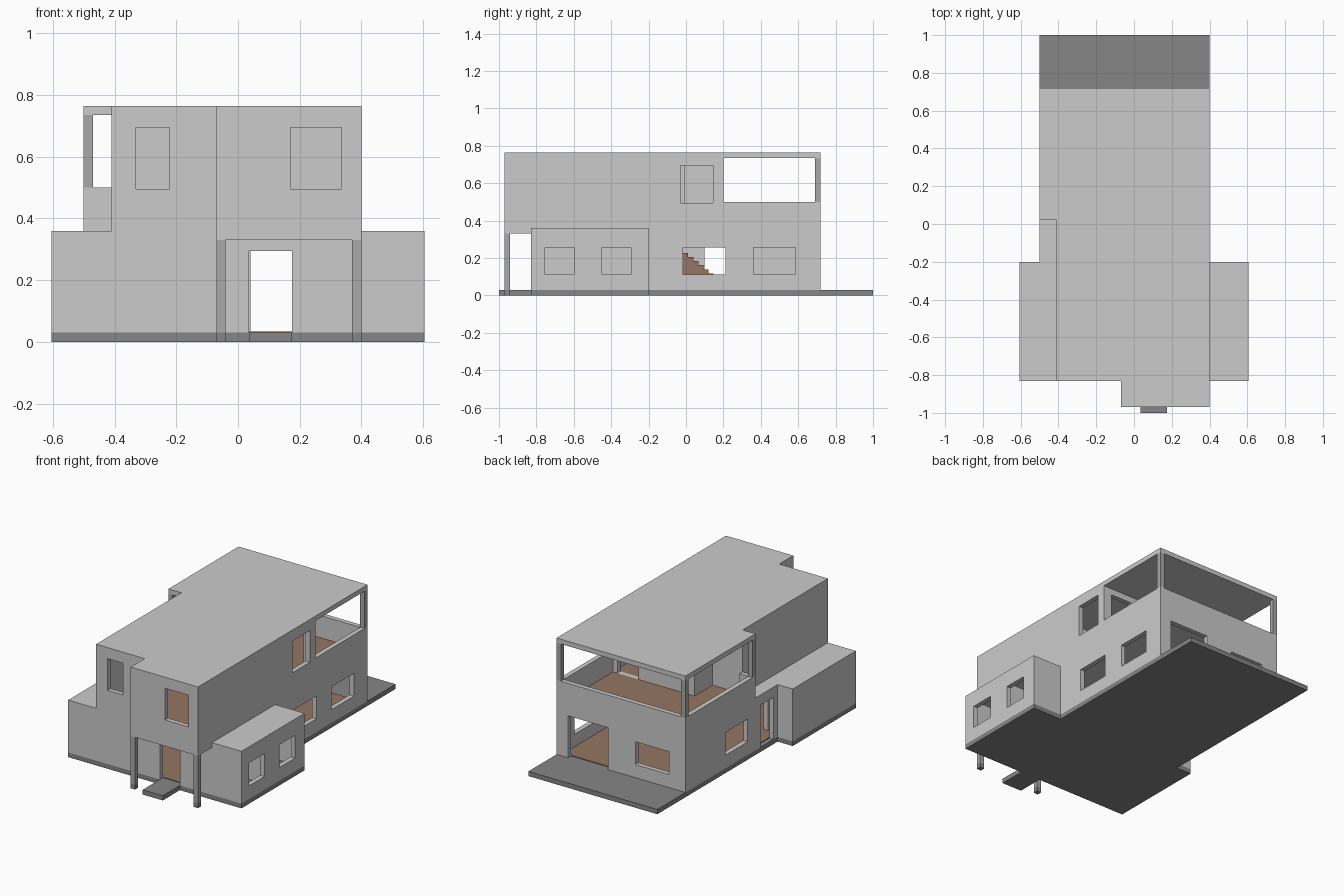
import bpy, bmesh

if "Cube" in bpy.data.objects:
    bpy.data.objects.remove(bpy.data.objects["Cube"])

T = 0.03                      # wall thickness
G, F, S, C, R = 0.03, 0.33, 0.50, 0.735, 0.765   # ground, floor slab, sill, ceiling, roof


def material(name, rgb):
    m = bpy.data.materials.new(name)
    m.diffuse_color = (*rgb, 1)
    m.use_nodes = True
    m.node_tree.nodes["Principled BSDF"].inputs["Base Color"].default_value = m.diffuse_color
    return m


DARK = material("dark_concrete", (0.24, 0.24, 0.24))
POST = material("post_grey", (0.40, 0.40, 0.40))
WOOD = material("brown_floor", (0.30, 0.18, 0.12))


def finish(bm, name, mat=None):
    bmesh.ops.recalc_face_normals(bm, faces=bm.faces[:])
    me = bpy.data.meshes.new(name)
    bm.to_mesh(me)
    bm.free()
    if mat:
        me.materials.append(mat)
    ob = bpy.data.objects.new(name, me)
    bpy.context.collection.objects.link(ob)
    return ob


def extrude(bm, vec):
    out = bmesh.ops.extrude_face_region(bm, geom=bm.faces[:])
    moved = [v for v in out["geom"] if isinstance(v, bmesh.types.BMVert)]
    bmesh.ops.translate(bm, verts=moved, vec=vec)


def slab(name, outline, z0, z1, mat=None):
    """Flat plate from an xy outline."""
    bm = bmesh.new()
    bm.faces.new([bm.verts.new((x, y, z0)) for x, y in outline])
    extrude(bm, (0, 0, z1 - z0))
    return finish(bm, name, mat)


def rect(x0, x1, y0, y1):
    return [(x0, y0), (x1, y0), (x1, y1), (x0, y1)]


def wall(name, axis, pos, a0, a1, z0, z1, holes=()):
    """Wall running along axis, thickness T from pos, with (a0, a1, z0, z1) openings."""
    us = sorted({a0, a1, *[h[0] for h in holes], *[h[1] for h in holes]})
    zs = sorted({z0, z1, *[h[2] for h in holes], *[h[3] for h in holes]})
    bm = bmesh.new()
    grid = {}

    def vert(u, z):
        if (u, z) not in grid:
            grid[u, z] = bm.verts.new((u, pos, z) if axis == "x" else (pos, u, z))
        return grid[u, z]

    for u, u2 in zip(us, us[1:]):
        for z, z2 in zip(zs, zs[1:]):
            mu, mz = (u + u2) / 2, (z + z2) / 2
            if any(h[0] < mu < h[1] and h[2] < mz < h[3] for h in holes):
                continue
            bm.faces.new([vert(u, z), vert(u2, z), vert(u2, z2), vert(u, z2)])
    extrude(bm, (0, T, 0) if axis == "x" else (T, 0, 0))
    return finish(bm, name)


# Base slab with rear patio, and entrance path
slab("base_slab", [(-0.605, -0.83), (0.605, -0.83), (0.605, -0.2), (0.4, -0.2), (0.4, 1),
                   (-0.5, 1), (-0.5, -0.2), (-0.605, -0.2)], 0, G, DARK)
slab("entrance_path", rect(0.035, 0.175, -1, -0.83), 0, G, DARK)

# Ground floor finish
slab("ground_floor", [(-0.575, -0.8), (0.575, -0.8), (0.575, -0.23), (0.37, -0.23), (0.37, 0.69),
                      (-0.47, 0.69), (-0.47, -0.23), (-0.575, -0.23)], G, G + 0.004, WOOD)

# Ground floor walls
LOW = (0.113, 0.257)          # lower window heights
wall("front_wall", "x", -0.83, -0.605, 0.605, G, F, [(0.035, 0.175, G, 0.295)])
wall("right_wing_side", "y", 0.575, -0.8, -0.2, G, F,
     [(-0.755, -0.60, *LOW), (-0.45, -0.295, *LOW)])
wall("right_wing_back", "x", -0.23, 0.4, 0.575, G, F)
wall("right_wing_partition", "x", -0.54, 0.4, 0.575, G, F)
wall("left_wing_side", "y", -0.605, -0.8, -0.2, G, F)
wall("left_wing_back", "x", -0.23, -0.575, -0.5, G, F)
wall("left_wall", "y", -0.5, -0.23, 0.72, G, S,
     [(-0.23, 0.02, F, S), (-0.16, -0.03, G, 0.295), (0.10, 0.32, *LOW)])
wall("back_wall", "x", 0.69, -0.47, 0.37, G, S,
     [(0.04, 0.32, G, 0.295), (-0.385, -0.15, *LOW)])

# Full-height side walls
UP = (0.495, 0.695)           # upper window heights
wall("right_wall", "y", 0.37, -0.97, 0.72, G, C,
     [(-0.97, -0.8, G, F), (-0.015, 0.21, *LOW), (0.36, 0.585, *LOW),
      (-0.03, 0.145, *UP), (0.2, 0.72, S, C)])
wall("left_upper_wall", "y", -0.41, -0.83, 0.02, G, C,
     [(-0.83, -0.8, G, F), (-0.23, 0.02, G, F)])

# Upper floor walls
wall("upper_front_wall", "x", -0.83, -0.38, -0.04, F, C, [(-0.33, -0.222, *UP)])
wall("bay_side", "y", -0.07, -0.97, -0.83, F, C)
wall("bay_front", "x", -0.97, -0.04, 0.37, F, C, [(0.17, 0.335, *UP)])
wall("upper_partition", "x", -0.3, -0.38, 0.37, 0.36, C)
wall("terrace_side_room_wall", "x", -0.01, -0.38, -0.17, F, C)
wall("terrace_return_wall", "y", -0.2, 0.02, 0.2, F, C)
wall("terrace_door_wall", "x", 0.17, -0.17, 0.37, F, C, [(0.19, 0.34, 0.36, 0.695)])
wall("terrace_front_parapet", "x", 0.02, -0.47, -0.41, F, S)

# Upper floor: grey slab and brown finish, with a stair opening cut through
inner = [(-0.38, -0.8), (-0.04, -0.8), (-0.04, -0.94), (0.37, -0.94), (0.37, 0.69),
         (-0.47, 0.69), (-0.47, 0.02), (-0.38, 0.02)]
cutter = slab("stair_opening_cutter", rect(-0.15, 0, -0.18, 0.08), 0.3, 0.4)
cutter.hide_render = True
cutter.hide_viewport = True
for ob in (slab("upper_floor_slab", inner, F, 0.355),
           slab("upper_floor_finish", inner, 0.355, 0.36, WOOD)):
    cut = ob.modifiers.new("stair_opening", "BOOLEAN")
    cut.object = cutter
    cut.solver = "EXACT"

# Stairs rising towards the front
N, RISE, RUN = 15, 0.022, 0.0273
profile = [(0.23, G)]
for i in range(N):
    y = 0.23 - i * RUN
    profile += [(y, G + (i + 1) * RISE), (y - RUN, G + (i + 1) * RISE)]
profile.append((0.23 - N * RUN, G))
bm = bmesh.new()
bm.faces.new([bm.verts.new((-0.15, y, z)) for y, z in profile])
extrude(bm, (0.15, 0, 0))
finish(bm, "stairs", WOOD)

# Roofs
slab("right_wing_roof", rect(0.4, 0.605, -0.83, -0.2), F, 0.36)
slab("left_wing_roof", [(-0.605, -0.83), (-0.41, -0.83), (-0.41, 0.02), (-0.5, 0.02),
                        (-0.5, -0.2), (-0.605, -0.2)], F, 0.36)
slab("main_roof", [(-0.41, -0.83), (-0.07, -0.83), (-0.07, -0.97), (0.4, -0.97), (0.4, 0.72),
                   (-0.5, 0.72), (-0.5, 0.02), (-0.41, 0.02)], C, R)

# Terrace corner posts
for i, (x, y) in enumerate([(0.37, 0.69), (-0.5, 0.69), (-0.5, 0.02)]):
    slab(f"terrace_post_{i + 1}", rect(x, x + T, y, y + T), S, C, POST)

# Porch posts with dark feet
for side, x in (("left", -0.07), ("right", 0.37)):
    slab(f"porch_post_{side}", rect(x, x + T, -0.97, -0.94), G, F, POST)
    slab(f"porch_post_foot_{side}", rect(x, x + T, -0.97, -0.94), 0, G, DARK)
